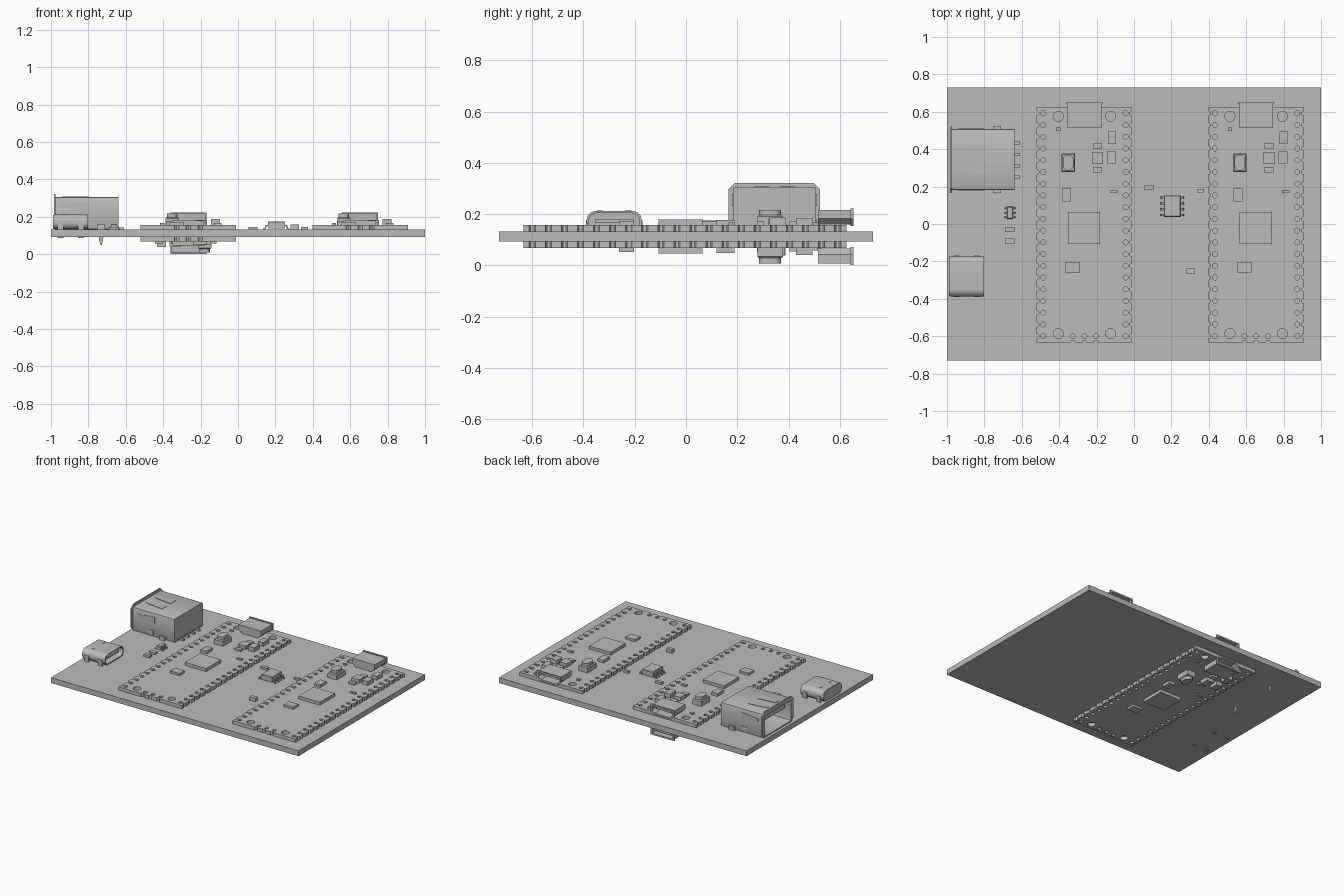
import bpy
import bmesh
from math import sin, cos, pi, radians
from mathutils import Matrix, Vector

if "Cube" in bpy.data.objects:
    bpy.data.objects.remove(bpy.data.objects["Cube"], do_unlink=True)

grey = bpy.data.materials.new("plain grey")
grey.use_nodes = True
grey.diffuse_color = (0.5, 0.5, 0.5, 1)
grey.node_tree.nodes["Principled BSDF"].inputs["Base Color"].default_value = (0.5, 0.5, 0.5, 1)

I = Matrix.Identity(4)
# local profile axes (u, v, depth) mapped to the world for each extrusion axis
AXES = {
    "x": Matrix(((0, 0, 1, 0), (1, 0, 0, 0), (0, 1, 0, 0), (0, 0, 0, 1))),
    "y": Matrix(((-1, 0, 0, 0), (0, 0, 1, 0), (0, 1, 0, 0), (0, 0, 0, 1))),
    "z": I,
}
TOP, BOTTOM = 0.132, 0.093      # faces of the carrier board


def add(name, mesh, M):
    mesh.materials.append(grey)
    mesh.shade_smooth()
    mesh.set_sharp_from_angle(angle=radians(30))
    ob = bpy.data.objects.new(name, mesh)
    ob.matrix_world = M
    bpy.context.collection.objects.link(ob)
    return ob


def box(name, x, y, z, M=I, bevel=0):
    bm = bmesh.new()
    bmesh.ops.create_cube(bm, size=1)
    for v in bm.verts:
        v.co = [(r[0] + r[1]) / 2 + c * (r[1] - r[0]) for c, r in zip(v.co, (x, y, z))]
    if bevel:
        edges = [e for e in bm.edges if all(v.co.z > (z[0] + z[1]) / 2 for v in e.verts)]
        bmesh.ops.bevel(bm, geom=edges, offset=bevel, segments=1, affect="EDGES")
    mesh = bpy.data.meshes.new(name)
    bm.to_mesh(mesh)
    bm.free()
    return add(name, mesh, M)


def plate(name, loops, lo, hi, axis="z", M=I):
    """Extrude an outline, with further loops as holes, from lo to hi."""
    curve = bpy.data.curves.new(name, "CURVE")
    curve.dimensions = "2D"
    curve.fill_mode = "BOTH"
    curve.extrude = (hi - lo) / 2
    for loop in loops:
        s = curve.splines.new("POLY")
        s.points.add(len(loop) - 1)
        for p, co in zip(s.points, loop):
            p.co = (co[0], co[1], 0, 1)
        s.use_cyclic_u = True
    temp = bpy.data.objects.new(name + "_curve", curve)
    bpy.context.collection.objects.link(temp)
    dg = bpy.context.evaluated_depsgraph_get()
    mesh = bpy.data.meshes.new_from_object(temp.evaluated_get(dg))
    bpy.data.objects.remove(temp, do_unlink=True)
    mesh.materials.clear()
    bm = bmesh.new()
    bm.from_mesh(mesh)
    bmesh.ops.remove_doubles(bm, verts=bm.verts, dist=1e-5)
    bmesh.ops.translate(bm, verts=bm.verts, vec=(0, 0, (lo + hi) / 2))
    bmesh.ops.recalc_face_normals(bm, faces=bm.faces)
    bm.to_mesh(mesh)
    bm.free()
    return add(name, mesh, M @ AXES[axis])


def circle(x, y, r, n=16):
    return [(x + r * cos(2 * pi * i / n), y + r * sin(2 * pi * i / n)) for i in range(n)]


def rounded(x, y, w, h, r, n=5):
    """Rounded rectangle centred on x, y; n=1 gives chamfers."""
    pts = []
    for k, (sx, sy) in enumerate(((1, 1), (-1, 1), (-1, -1), (1, -1))):
        for i in range(n + 1):
            a = (k + i / n) * pi / 2
            pts.append((x + sx * (w / 2 - r) + r * cos(a), y + sy * (h / 2 - r) + r * sin(a)))
    return pts


def notched_edge(start, end, centres, r):
    """Edge from start towards end with half-round notches to its left."""
    s, e = Vector(start), Vector(end)
    d = (e - s).normalized()
    n = Vector((-d.y, d.x))
    pts = [s]
    for t in centres:
        c = s + d * t
        pts += [c - d * r * cos(a * pi / 6) + n * r * sin(a * pi / 6) for a in range(7)]
    return [tuple(p) for p in pts]


def micro_usb(M, t):
    outer = [(-.09, t + .06), (.09, t + .06), (.09, t + .025), (.065, t + .002),
             (-.065, t + .002), (-.09, t + .025)]

    def scaled(k, m):
        return [(x * k, t + .031 + (z - t - .031) * m) for x, z in outer]
    plate("micro_usb_shell", [outer, scaled(.92, .8)], .525, .645, "y", M)
    plate("micro_usb_flare", [scaled(1.07, 1.2), scaled(.92, .8)], .645, .657, "y", M)
    plate("micro_usb_back", [outer], .518, .535, "y", M)
    box("micro_usb_tongue", (-.06, .06), (.53, .635), (t + .03, t + .042), M)


def controller_module(M):
    """Castellated module lying on z = 0 of its own frame."""
    w, h, t, pitch = .255, .63, .025, .0627
    rows = [(i - 9.5) * pitch for i in range(20)]
    side = [h + y for y in rows]
    debug = [-pitch, 0, pitch]
    outline = (notched_edge((w, -h), (w, h), side, .012) + [(w, h)]
               + notched_edge((-w, h), (-w, -h), side, .012)
               + notched_edge((-w, -h), (w, -h), [w + x for x in debug], .012))
    holes = [circle(s * .22, y, .0135, 12) for s in (-1, 1) for y in rows]
    holes += [circle(x, -.596, .0135, 12) for x in debug]
    holes += [circle(s * .14, y, .027) for s in (-1, 1) for y in (-.582, .58)]
    plate("module_board", [outline] + holes, 0, t, "z", M)
    micro_usb(M, t)
    # push button
    box("button_body", (-.123, -.051), (.282, .382), (t, t + .04), M, .006)
    plate("button_cap", [rounded(-.087, .332, .056, .085, .027)], t + .04, t + .06, "z", M)
    # packages: name, centre x, centre y, width, depth, height
    for name, x, y, a, b, c in (
            ("processor", -.002, -.018, .172, .172, .022),
            ("memory_chip", -.062, -.228, .076, .06, .016),
            ("crystal", -.096, .158, .048, .07, .02),
            ("diode", .147, .465, .042, .065, .028),
            ("regulator", .07, .358, .06, .064, .026),
            ("inductor", .144, .36, .048, .064, .03),
            ("capacitor_upper", .069, .422, .048, .03, .014),
            ("capacitor_lower", .069, .294, .048, .028, .014),
            ("resistor", .158, .178, .04, .018, .01),
            ("indicator_light", -.14, .51, .022, .018, .01)):
        box(name, (x - a / 2, x + a / 2), (y - b / 2, y + b / 2), (t, t + c), M)


def leaded_chip(name, x, y, w, d, h, reach, lead_ys, lead_w):
    """Small package with bent leads on both x sides."""
    z = TOP
    box(name, (x - w / 2, x + w / 2), (y - d / 2, y + d / 2), (z + .005, z + h), I, .004)
    for s in (-1, 1):
        a, b, m = w / 2, reach, (w / 2 + reach) / 2
        g = .006
        prof = [(a - .004, z + h * .55), (m, z + h * .55), (m + g, z + g), (b, z + g), (b, z),
                (m, z), (m - g, z + h * .55 - g), (a - .004, z + h * .55 - g)]
        prof = [(-(x + s * u), v) for u, v in prof]
        for ly in lead_ys:
            plate(name + "_lead", [prof], y + ly - lead_w / 2, y + ly + lead_w / 2, "y")


# carrier board
box("carrier_board", (-1, 1), (-.73, .73), (BOTTOM, TOP))

# three modules: two on top, one turned over underneath
controller_module(Matrix.Translation((-.265, -.004, TOP)))
controller_module(Matrix.Translation((.653, -.004, TOP)))
controller_module(Matrix.Translation((-.265, -.004, BOTTOM)) @ Matrix.Rotation(pi, 4, "Y"))

# large socket, opening towards -x
cy, cz = .345, .219
plate("large_socket_shell", [rounded(cy, cz, .325, .172, .008, 2),
                             rounded(cy, cz, .301, .148, .005, 2)], -.978, -.64, "x")
plate("large_socket_flange", [rounded(cy, cz + .01, .357, .186, .025, 1),
                              rounded(cy, cz, .301, .148, .008, 1)], -.985, -.975, "x")
box("large_socket_core", (-.73, -.642), (cy - .153, cy + .153), (.143, .297))
box("large_socket_tongue", (-.95, -.72), (cy - .125, cy + .125), (.235, .27))
for s in (-1, 1):
    spring = [(-.94, -.012), (-.94, .012), (-.8, .03), (-.8, -.03)]
    plate("top_spring", [[(u, cy + s * .05 + v) for u, v in spring]], .304, .308)
    side = cy + s * .1635
    plate("side_spring", [[(-u, .255 + v * .8) for u, v in spring]], side - .002, side + .002, "y")
    box("side_latch", (-.85, -.81), (side - .003, side + .003), (.15, .18))
    # shell tab with tapered foot through the board
    out = cy + s * .178
    box("socket_tab", (-.755, -.71), (min(side, out), max(side, out)), (TOP, .16))
    foot = [(.75, TOP), (.715, TOP), (.722, .075), (.729, .048), (.735, .048), (.742, .075)]
    plate("socket_foot", [foot], out - .006, out + .006, "y")
for i in range(4):
    y = .25 + i * .061
    box("socket_pin", (-.65, -.61), (y - .008, y + .008), (TOP, TOP + .012))

# small rounded socket, opening towards +x
cy, cz = -.28, .173
plate("small_socket_shell", [rounded(cy, cz, .215, .078, .036, 8),
                             rounded(cy, cz, .198, .061, .029, 8)], -.985, -.803, "x")
plate("small_socket_back", [rounded(cy, cz, .21, .074, .034, 8)], -.99, -.945, "x")
box("small_socket_tongue", (-.95, -.82), (cy - .075, cy + .075), (cz - .008, cz + .008))
for s in (-1, 1):
    for x in (-.95, -.84):
        y = cy + s * .105
        box("small_socket_leg", (x - .016, x + .016), (y - .006, y + .006), (.086, .175))
    box("small_socket_spring", (-.935, -.925), (cy + s * .055 - .012, cy + s * .055 + .012), (.21, .214))

# chips with leads
leaded_chip("sensor_chip", -.663, .06, .034, .066, .03, .031, (-.024, 0, .024), .01)
leaded_chip("driver_chip", .205, .095, .09, .115, .043, .07, (-.047, -.016, .016, .047), .012)

# loose resistors and capacitors
for x, y, w, d, h in ((-.665, -.03, .05, .028, .014), (-.665, -.092, .05, .028, .014),
                      (.08, .195, .05, .025, .014), (.355, .178, .038, .02, .014),
                      (.303, -.252, .046, .028, .026)):
    box("loose_component", (x - w / 2, x + w / 2), (y - d / 2, y + d / 2), (TOP, TOP + h))
